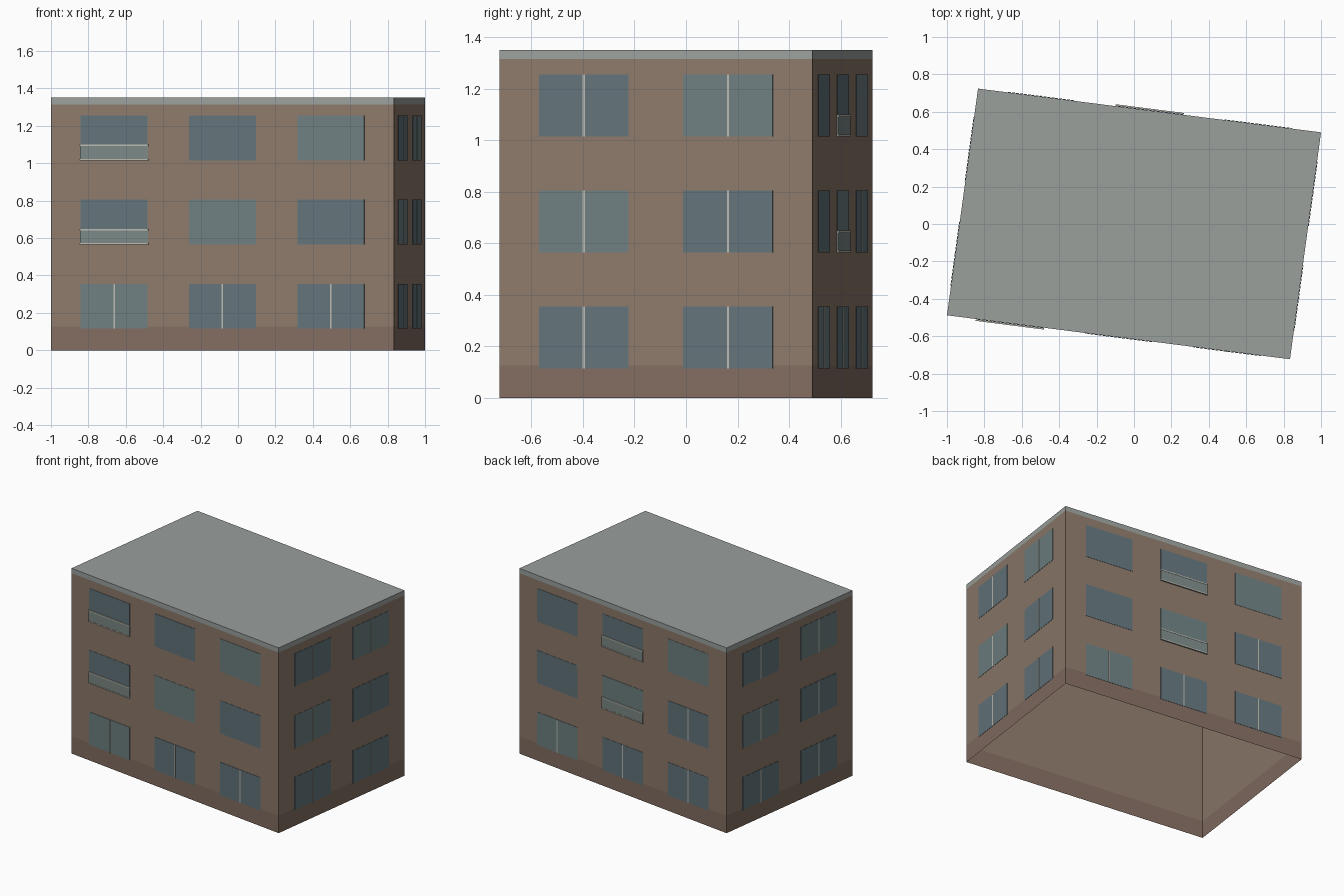
import bpy, bmesh
from mathutils import Vector, Matrix

if "Cube" in bpy.data.objects:
    bpy.data.objects.remove(bpy.data.objects["Cube"])

# footprint, counter-clockwise: front-left, front-right, back-right, back-left
CORNERS = [Vector((-1.0, -0.488, 0)), Vector((0.834, -0.723, 0)),
           Vector((1.0, 0.49, 0)), Vector((-0.834, 0.724, 0))]
Z_PLINTH, Z_BAND, Z_TOP = 0.127, 1.315, 1.35
SILLS = [1.015, 0.565, 0.115]
WIN_H = 0.24


def material(name, r, g, b):
    m = bpy.data.materials.new(name)
    m.diffuse_color = (r, g, b, 1)
    m.use_nodes = True
    m.node_tree.nodes["Principled BSDF"].inputs["Base Color"].default_value = m.diffuse_color
    return m


BRICK = material("brick", 0.27, 0.195, 0.147)
BASE = material("base", 0.227, 0.153, 0.12)
TRIM = material("trim", 0.33, 0.36, 0.34)
ROOF = material("roof", 0.32, 0.35, 0.335)
GLASS_D = material("glass_dark", 0.125, 0.178, 0.202)
GLASS_L = material("glass_light", 0.156, 0.216, 0.223)
PANEL = material("balcony_glass", 0.2, 0.25, 0.24)
FRAME = material("frame", 0.5, 0.5, 0.44)


def finish(name, bm, mat):
    me = bpy.data.meshes.new(name)
    bm.to_mesh(me)
    bm.free()
    me.materials.append(mat)
    ob = bpy.data.objects.new(name, me)
    bpy.context.collection.objects.link(ob)
    return ob


def ring(name, z0, z1, mat):
    bm = bmesh.new()
    lo = [bm.verts.new((p.x, p.y, z0)) for p in CORNERS]
    hi = [bm.verts.new((p.x, p.y, z1)) for p in CORNERS]
    for i in range(4):
        j = (i + 1) % 4
        bm.faces.new((lo[i], lo[j], hi[j], hi[i]))
    finish(name, bm, mat)


# open-bottomed shell
ring("plinth", 0, Z_PLINTH, BASE)
ring("walls", Z_PLINTH, Z_BAND, BRICK)
ring("roof_edge_band", Z_BAND, Z_TOP, TRIM)
bm = bmesh.new()
bm.faces.new([bm.verts.new((p.x, p.y, Z_TOP)) for p in CORNERS])
finish("roof", bm, ROOF)

parts = {n: bmesh.new() for n in ("dark_panes", "light_panes", "mullions",
                                  "balcony_panels", "balcony_rails")}


def slab(part, wall, s, width, z0, z1, d0, d1):
    """Box on a wall: s along the wall from its middle, d outward."""
    a, b = CORNERS[wall], CORNERS[(wall + 1) % 4]
    u = (b - a).normalized()
    n = Vector((u.y, -u.x, 0))
    c = (a + b) / 2 + u * s + n * (d0 + d1) / 2
    c.z = (z0 + z1) / 2
    m = Matrix.Identity(4)
    for k, axis in enumerate((u * width, -n * (d1 - d0), Vector((0, 0, z1 - z0)), c)):
        m.col[k].xyz = axis
    bmesh.ops.create_cube(parts[part], size=1, matrix=m)


# rows run from top floor down, seen from outside left to right
# D/L = dark/light glass, m = mullion, b = balcony
SIDE = ["Dm Lm", "Lm Dm", "Dm Dm"]
FACADES = [["Db D L", "Db L D", "Lm Dm Dm"],
           SIDE,
           ["D Db L", "D Lb Dm", "Lm Dm Dm"],
           SIDE]

for wall, rows in enumerate(FACADES):
    for z, row in zip(SILLS, rows):
        codes = row.split()
        pitch, width = (0.584, 0.361) if len(codes) == 3 else (0.564, 0.351)
        for i, code in enumerate(codes):
            s = (i - (len(codes) - 1) / 2) * pitch
            pane = "dark_panes" if code[0] == "D" else "light_panes"
            slab(pane, wall, s, width, z, z + WIN_H, 0.001, 0.003)
            if "m" in code:
                slab("mullions", wall, s, 0.008, z, z + WIN_H, 0.001, 0.005)
            if "b" in code:
                slab("balcony_panels", wall, s, width + 0.004, z, z + 0.08, 0.003, 0.008)
                for zr in (z, z + 0.076):
                    slab("balcony_rails", wall, s, width + 0.008, zr, zr + 0.008, 0.003, 0.01)

for name, mat in zip(parts, (GLASS_D, GLASS_L, FRAME, PANEL, FRAME)):
    finish(name, parts[name], mat)
